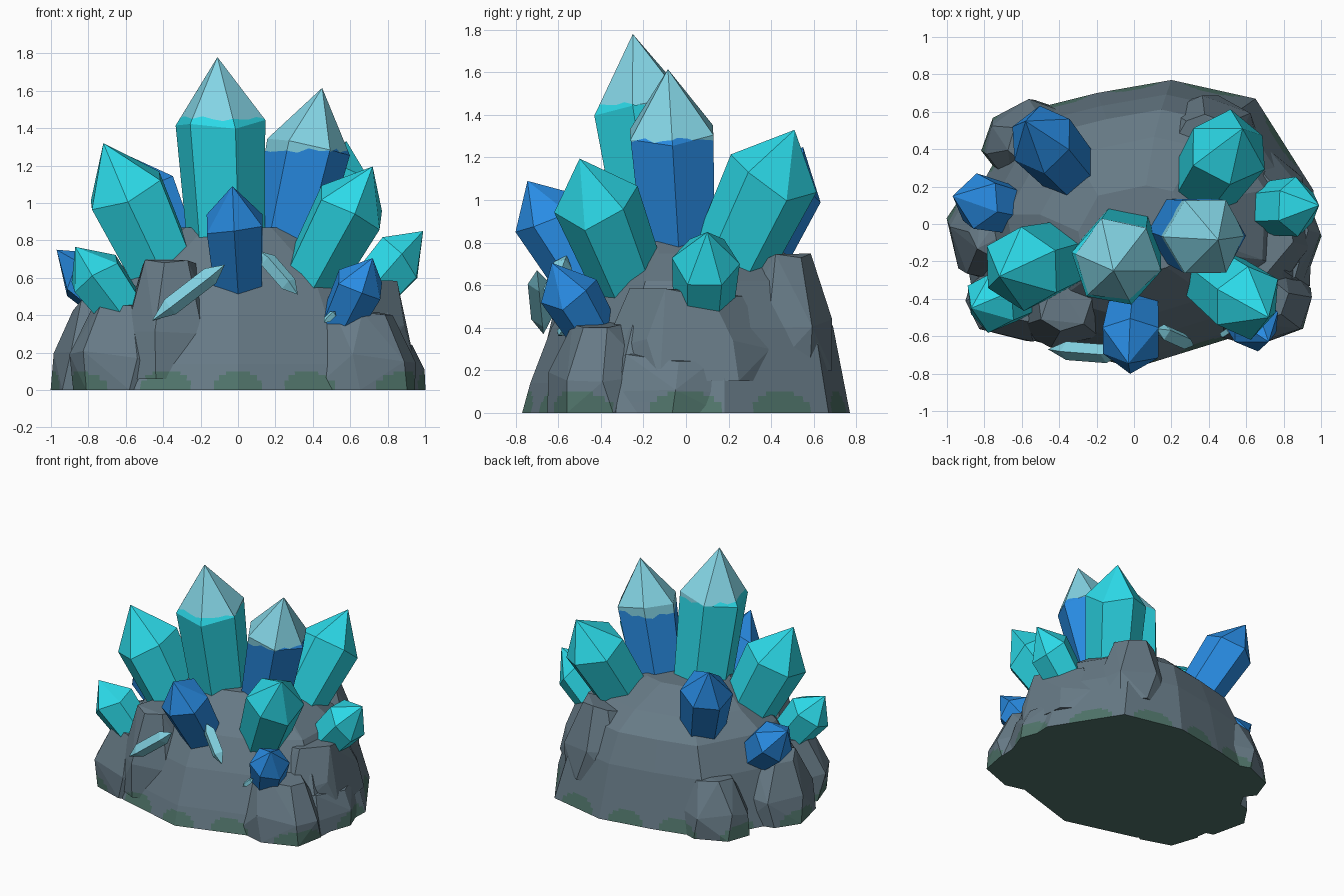
import bpy, bmesh, math, random
from mathutils import Vector

if "Cube" in bpy.data.objects:
    bpy.data.objects.remove(bpy.data.objects["Cube"])


def material(name, rgb):
    m = bpy.data.materials.new(name)
    m.use_nodes = True
    m.diffuse_color = (*rgb, 1)
    m.node_tree.nodes["Principled BSDF"].inputs["Base Color"].default_value = (*rgb, 1)
    return m


STONE = material("grey stone", (0.135, 0.195, 0.238))
MOSS = material("dark moss", (0.08, 0.175, 0.145))
TEAL = material("teal crystal", (0.025, 0.7, 0.81))
BLUE = material("blue crystal", (0.022, 0.265, 0.78))
PALE = material("pale frost", (0.23, 0.66, 0.78))


def finish(name, bm, *mats):
    bmesh.ops.recalc_face_normals(bm, faces=bm.faces)
    mesh = bpy.data.meshes.new(name)
    bm.to_mesh(mesh)
    bm.free()
    for m in mats:
        mesh.materials.append(m)
    ob = bpy.data.objects.new(name, mesh)
    bpy.context.collection.objects.link(ob)


def cut(bm, co, normal, faces):
    geom = set(faces)
    for f in faces:
        geom.update(f.edges, f.verts)
    return bmesh.ops.bisect_plane(bm, geom=list(geom), dist=1e-5,
                                  plane_co=co, plane_no=normal)["geom_cut"]


# Faceted stone: convex hull, with moss patches that narrow upwards around the foot
def stone(name, points):
    bm = bmesh.new()
    for p in points:
        bm.verts.new(p)
    hull = bmesh.ops.convex_hull(bm, input=bm.verts)
    loose = set(hull["geom_interior"]) | set(hull["geom_unused"])
    bmesh.ops.delete(bm, geom=[v for v in loose if isinstance(v, bmesh.types.BMVert)],
                     context="VERTS")
    bmesh.ops.dissolve_limit(bm, angle_limit=0.06, verts=bm.verts, edges=bm.edges)
    tiers = ((.001, .05, 10), (.05, .08, 8), (.08, .1, 5))
    for low, high, half in tiers:
        cut(bm, (0, 0, high), (0, 0, 1), bm.faces[:])
        for k in range(6):
            for side in (-half, half):
                a = math.radians(30 * k + side)
                band = [f for f in bm.faces if low < f.calc_center_median().z < high]
                cut(bm, (0, 0, 0), (-math.sin(a), math.cos(a), 0), band)
    for f in bm.faces:
        c = f.calc_center_median()
        off = abs((math.degrees(math.atan2(c.y, c.x)) + 15) % 30 - 15)
        mossy = any(low < c.z < high and off < half for low, high, half in tiers)
        f.material_index = int(mossy or c.z < .001)
    finish(name, bm, STONE, MOSS)


# Main mound: the outline repeated at shrinking sizes
outline = [(-.93, 0), (-.8, .25), (-.6, .6), (-.2, .7), (.2, .77), (.65, .67), (.75, .45),
           (.96, .18), (.94, -.33), (.55, -.6), (0, -.77), (-.55, -.62), (-.87, -.33)]
levels = [(0, 1, 0), (.14, .95, 0), (.4, .86, .03), (.62, .73, .05), (.75, .54, .05), (.87, .32, -.04)]
stone("main_mound", [(x * s, y * s + dy, z) for z, s, dy in levels for x, y in outline])


# Chunky boulders bulging out of the mound
def boulder(name, x, y, rx, ry, z0, z1, seed, top=.55):
    rng = random.Random(seed)
    pts = []
    for t, s in ((0, 1), (.42, .97), (1, top)):
        for i in range(7):
            a = math.tau * (i + rng.uniform(-.2, .2)) / 7 + seed
            k = s * rng.uniform(.93, 1.06)
            z = z0 + (z1 - z0) * t
            if t > 0:
                z += rng.uniform(-.03, .03)
            pts.append((x + rx * k * math.cos(a), y + ry * k * math.sin(a), z))
    stone(name, pts)


boulder("front_right_boulder", -.37, -.42, .28, .27, .06, .67, 1)
boulder("front_left_boulder", .64, -.4, .33, .26, 0, .4, 2)
boulder("right_boulder", -.71, -.04, .3, .3, 0, .45, 3)
boulder("right_corner_boulder", -.62, -.38, .28, .26, 0, .45, 4)
boulder("left_boulder", .64, .0, .3, .42, .15, .56, 5, .7)
boulder("left_low_boulder", .72, -.08, .28, .36, 0, .27, 9, .8)
boulder("back_left_boulder", .38, .45, .3, .24, .2, .72, 6)
boulder("back_right_boulder", -.5, .42, .32, .26, 0, .4, 7)


def ring(bm, centre, axis, radius, sides=6, spin=0, rng=None):
    u = axis.cross(Vector((1, 0, 0))).normalized()
    v = axis.cross(u)
    out = []
    for i in range(sides):
        a = math.tau * i / sides + math.radians(spin)
        p = centre + radius * (u * math.cos(a) + v * math.sin(a))
        if rng:
            p += axis * rng.uniform(-.035, .035)
        out.append(bm.verts.new(p))
    return out


def bridge(bm, low, high):
    n = len(low)
    for i in range(n):
        bm.faces.new((low[i], low[(i + 1) % n], high[(i + 1) % n], high[i]))


def point(bm, loop, tip):
    for i, v in enumerate(loop):
        bm.faces.new((v, loop[(i + 1) % len(loop)], tip))


# Six-sided crystal with a pointed end and an optional frosted cap
def crystal(name, mat, base, tip, radius, head, spin=0, frost=None):
    base, tip = Vector(base), Vector(tip)
    axis = (tip - base).normalized()
    bm = bmesh.new()
    low = ring(bm, base - axis * .12, axis, radius * .82, spin=spin)
    high = ring(bm, tip - axis * head, axis, radius, spin=spin, rng=random.Random(name))
    bridge(bm, low, high)
    bm.faces.new(low)
    point(bm, high, bm.verts.new(tip))
    if frost:
        line = cut(bm, (0, 0, frost), (0, 0, 1), bm.faces[:])
        for f in bm.faces:
            f.material_index = int(f.calc_center_median().z > frost)
        # Ripple the frost line
        edges = [e for e in line if isinstance(e, bmesh.types.BMEdge)]
        new = bmesh.ops.bisect_edges(bm, edges=edges, cuts=3)["geom_split"]
        for v in new:
            if isinstance(v, bmesh.types.BMVert):
                v.co += axis * .014 * math.sin(38 * (v.co.x + v.co.y * .7))
    finish(name, bm, mat, PALE)


crystal("tall_centre_crystal", TEAL, (-.06, -.1, .7), (-.11, -.25, 1.78), .245, .36, 19, 1.45)
crystal("tall_left_crystal", BLUE, (.24, -.03, .7), (.45, -.085, 1.615), .225, .31, 30, 1.28)
crystal("front_right_crystal", TEAL, (-.41, -.18, .66), (-.72, -.28, 1.32), .23, .29)
crystal("front_left_crystal", TEAL, (.41, -.27, .62), (.72, -.5, 1.195), .205, .24)
crystal("back_left_crystal", TEAL, (.36, .18, .64), (.58, .51, 1.33), .22, .26)
crystal("back_right_crystal", BLUE, (-.33, .27, .65), (-.58, .55, 1.25), .185, .25)
crystal("front_crystal", BLUE, (0, -.45, .6), (-.03, -.745, 1.09), .172, .21)
crystal("small_right_crystal", TEAL, (-.65, -.39, .47), (-.87, -.45, .765), .16, .18)
crystal("side_right_crystal", BLUE, (-.66, .08, .47), (-.97, .15, .75), .155, .17)
crystal("side_left_crystal", TEAL, (.64, .08, .45), (.99, .1, .85), .16, .19)
crystal("small_left_crystal", BLUE, (.58, -.46, .42), (.72, -.63, .705), .14, .16)


# Thin pale splinters, pointed at both ends
def splinter(name, start, end, radius):
    start, end = Vector(start), Vector(end)
    axis = (end - start).normalized()
    bm = bmesh.new()
    low = ring(bm, start.lerp(end, .25), axis, radius, 4)
    high = ring(bm, start.lerp(end, .8), axis, radius, 4)
    bridge(bm, low, high)
    point(bm, low[::-1], bm.verts.new(start))
    point(bm, high, bm.verts.new(end))
    finish(name, bm, PALE)


splinter("right_splinter", (-.46, -.67, .37), (-.07, -.7, .67), .05)
splinter("left_splinter", (.32, -.65, .51), (.12, -.56, .74), .045)
splinter("tiny_splinter", (.46, -.6, .36), (.52, -.56, .42), .02)
